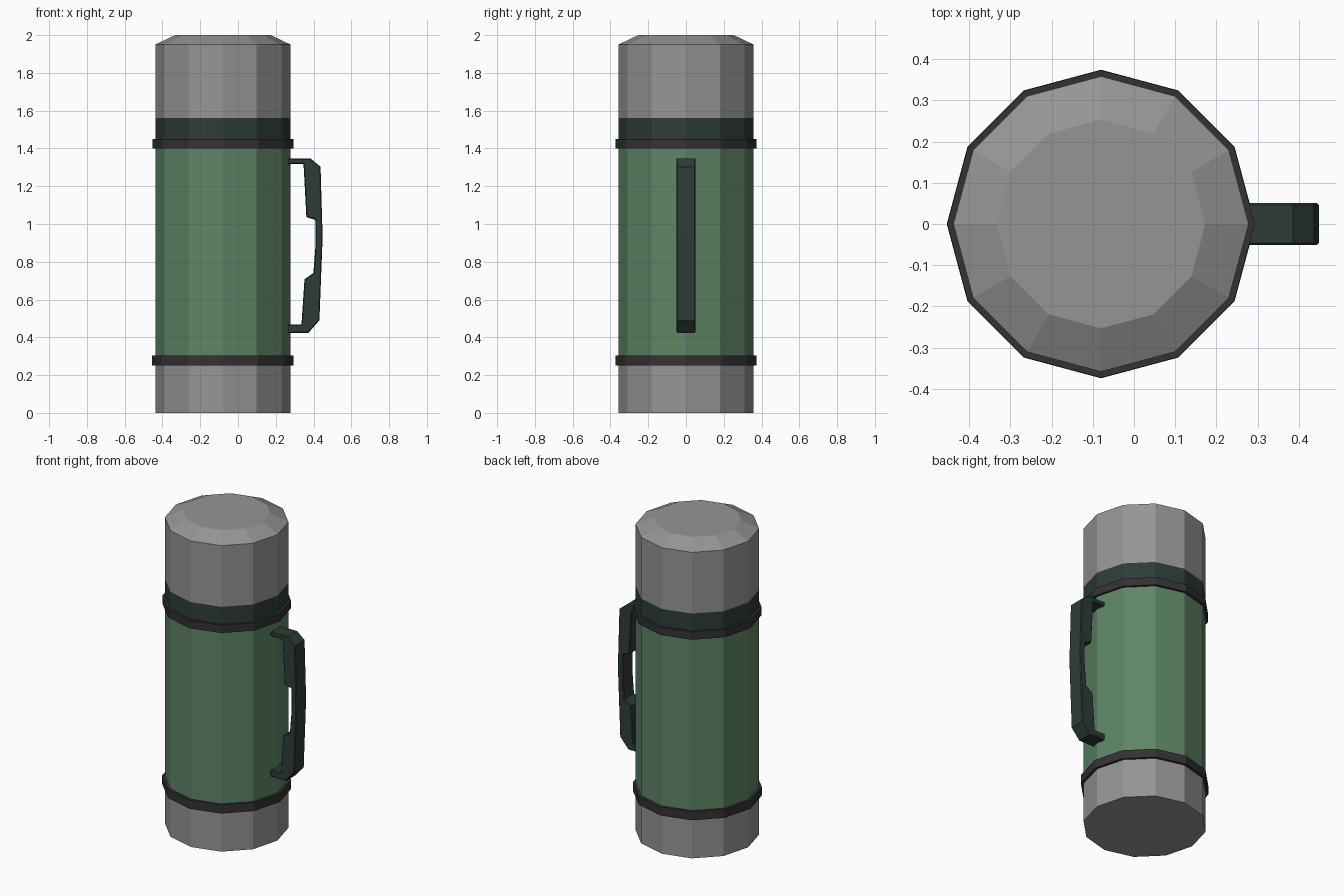
import bpy
import bmesh
from math import cos, sin, pi

cube = bpy.data.objects.get("Cube")
if cube:
    bpy.data.objects.remove(cube, do_unlink=True)

SIDES = 12
CENTRE_X = -0.08


def material(name, rgb):
    mat = bpy.data.materials.new(name)
    mat.use_nodes = True
    colour = (*rgb, 1)
    mat.diffuse_color = colour
    mat.node_tree.nodes["Principled BSDF"].inputs["Base Color"].default_value = colour
    return mat


def finish(name, bm, mat):
    bmesh.ops.recalc_face_normals(bm, faces=bm.faces)
    mesh = bpy.data.meshes.new(name)
    bm.to_mesh(mesh)
    bm.free()
    mesh.materials.append(mat)
    obj = bpy.data.objects.new(name, mesh)
    bpy.context.collection.objects.link(obj)
    return obj


def lathe(name, profile, mat):
    """Closed twelve-sided solid from (radius, height) pairs."""
    bm = bmesh.new()
    rings = []
    for r, z in profile:
        angles = [2 * pi * i / SIDES for i in range(SIDES)]
        rings.append([bm.verts.new((CENTRE_X + r * cos(a), r * sin(a), z)) for a in angles])
    for low, high in zip(rings, rings[1:]):
        for i in range(SIDES):
            j = (i + 1) % SIDES
            bm.faces.new((low[i], low[j], high[j], high[i]))
    bm.faces.new(rings[0])
    bm.faces.new(rings[-1])
    return finish(name, bm, mat)


def extrude_outline(name, outline, half_width, mat):
    """Side outline in x and z, given thickness along y."""
    bm = bmesh.new()
    face = bm.faces.new([bm.verts.new((x, -half_width, z)) for x, z in outline])
    result = bmesh.ops.extrude_face_region(bm, geom=[face])
    moved = [v for v in result["geom"] if isinstance(v, bmesh.types.BMVert)]
    bmesh.ops.translate(bm, verts=moved, vec=(0, 2 * half_width, 0))
    return finish(name, bm, mat)


steel = material("grey steel", (0.30, 0.30, 0.30))
green = material("green paint", (0.11, 0.235, 0.13))
dark_green = material("dark green plastic", (0.026, 0.046, 0.037))
rubber = material("black rubber", (0.034, 0.032, 0.032))

# Flask body, bottom to top
R = 0.358
lathe("base", [(R, 0), (R, 0.28)], steel)
lathe("body", [(R, 0.28), (R, 1.42)], green)
lathe("collar", [(R, 1.42), (R, 1.56)], dark_green)
lathe("cup_lid", [(R, 1.56), (R, 1.95), (0.253, 2.0)], steel)

# Raised rings
lathe("lower_ring", [(0.374, 0.25), (0.374, 0.305)], rubber)
lathe("upper_ring", [(0.373, 1.4), (0.373, 1.45)], rubber)

# Carrying handle with thickened ends
outline = [
    (0.262, 1.346), (0.385, 1.346), (0.437, 1.303), (0.448, 0.93),
    (0.431, 0.49), (0.373, 0.424), (0.262, 0.424), (0.262, 0.467),
    (0.336, 0.467), (0.352, 0.708), (0.399, 0.74), (0.41, 0.88),
    (0.41, 1.022), (0.362, 1.036), (0.347, 1.318), (0.262, 1.318),
]
handle = extrude_outline("handle", outline, 0.051, dark_green)
bevel = handle.modifiers.new("soft_edges", "BEVEL")
bevel.width = 0.005
bevel.segments = 1
bevel.limit_method = "ANGLE"
bevel.angle_limit = pi / 3
